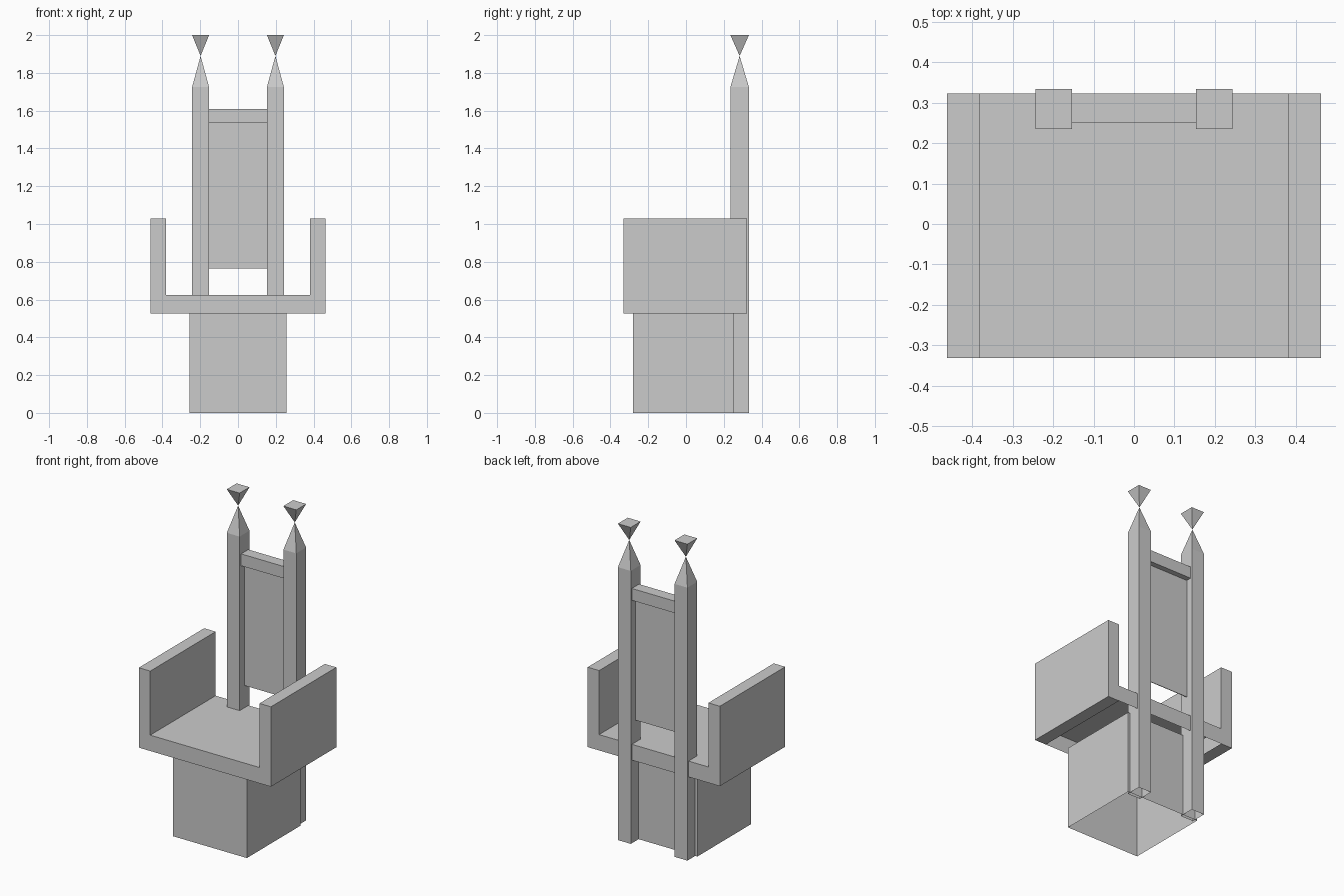
import bpy, bmesh

old = bpy.data.objects.get("Cube")
if old:
    bpy.data.objects.remove(old, do_unlink=True)

# Single plain grey finish
grey = bpy.data.materials.new("plain grey")
grey.use_nodes = True
grey.diffuse_color = (0.6, 0.6, 0.6, 1)
grey.node_tree.nodes["Principled BSDF"].inputs["Base Color"].default_value = (0.6, 0.6, 0.6, 1)


def finish(name, bm):
    bmesh.ops.remove_doubles(bm, verts=bm.verts, dist=0.0005)
    bmesh.ops.recalc_face_normals(bm, faces=bm.faces)
    mesh = bpy.data.meshes.new(name)
    bm.to_mesh(mesh)
    bm.free()
    mesh.materials.append(grey)
    obj = bpy.data.objects.new(name, mesh)
    bpy.context.collection.objects.link(obj)
    return obj


def box(name, x0, x1, y0, y1, z0, z1, open_bottom=False):
    bm = bmesh.new()
    bmesh.ops.create_cube(bm, size=1)
    for v in bm.verts:
        v.co.x = x1 if v.co.x > 0 else x0
        v.co.y = y1 if v.co.y > 0 else y0
        v.co.z = z1 if v.co.z > 0 else z0
    if open_bottom:
        bm.normal_update()
        under = [f for f in bm.faces if f.normal.z < -0.5]
        bmesh.ops.delete(bm, geom=under, context='FACES_ONLY')
    return finish(name, bm)


def post(name, cx, cy, hx, hy, levels):
    """Square post lofted through (height, scale) levels, open underneath."""
    bm = bmesh.new()
    rings = [[bm.verts.new((cx + sx * hx * s, cy + sy * hy * s, z))
              for sx, sy in ((-1, -1), (1, -1), (1, 1), (-1, 1))]
             for z, s in levels]
    for a, b in zip(rings, rings[1:]):
        for i in range(4):
            j = (i + 1) % 4
            bm.faces.new((a[i], a[j], b[j], b[i]))
    bm.faces.new(rings[-1])
    return finish(name, bm)


# Pedestal, hollow underneath
box("pedestal", -0.258, 0.258, -0.28, 0.255, 0, 0.525, open_bottom=True)

# Seat and arms: one U profile run front to back, seat hollow underneath
profile = [(-0.462, 0.525), (-0.382, 0.525), (0.382, 0.525), (0.462, 0.525),
           (0.462, 1.03), (0.382, 1.03), (0.382, 0.625),
           (-0.382, 0.625), (-0.382, 1.03), (-0.462, 1.03)]
bm = bmesh.new()
front = [bm.verts.new((x, -0.331, z)) for x, z in profile]
back = [bm.verts.new((x, 0.322, z)) for x, z in profile]
bm.faces.new(front)
bm.faces.new(back[::-1])
for i in range(len(profile)):
    if i != 1:
        j = (i + 1) % len(profile)
        bm.faces.new((front[j], front[i], back[i], back[j]))
finish("seat_with_arms", bm)

# Tall back posts with pointed tips and inverted pyramid finials
for side, sign in (("left", 1), ("right", -1)):
    post(side + "_back_post", sign * 0.198, 0.284, 0.045, 0.049,
         [(0, 1), (1.725, 1), (1.89, 0), (2.0, 1)])

# Top rail and thin backrest panel between the posts
box("top_rail", -0.154, 0.154, 0.25, 0.322, 1.535, 1.61)
box("backrest_panel", -0.154, 0.154, 0.284, 0.288, 0.765, 1.537)
